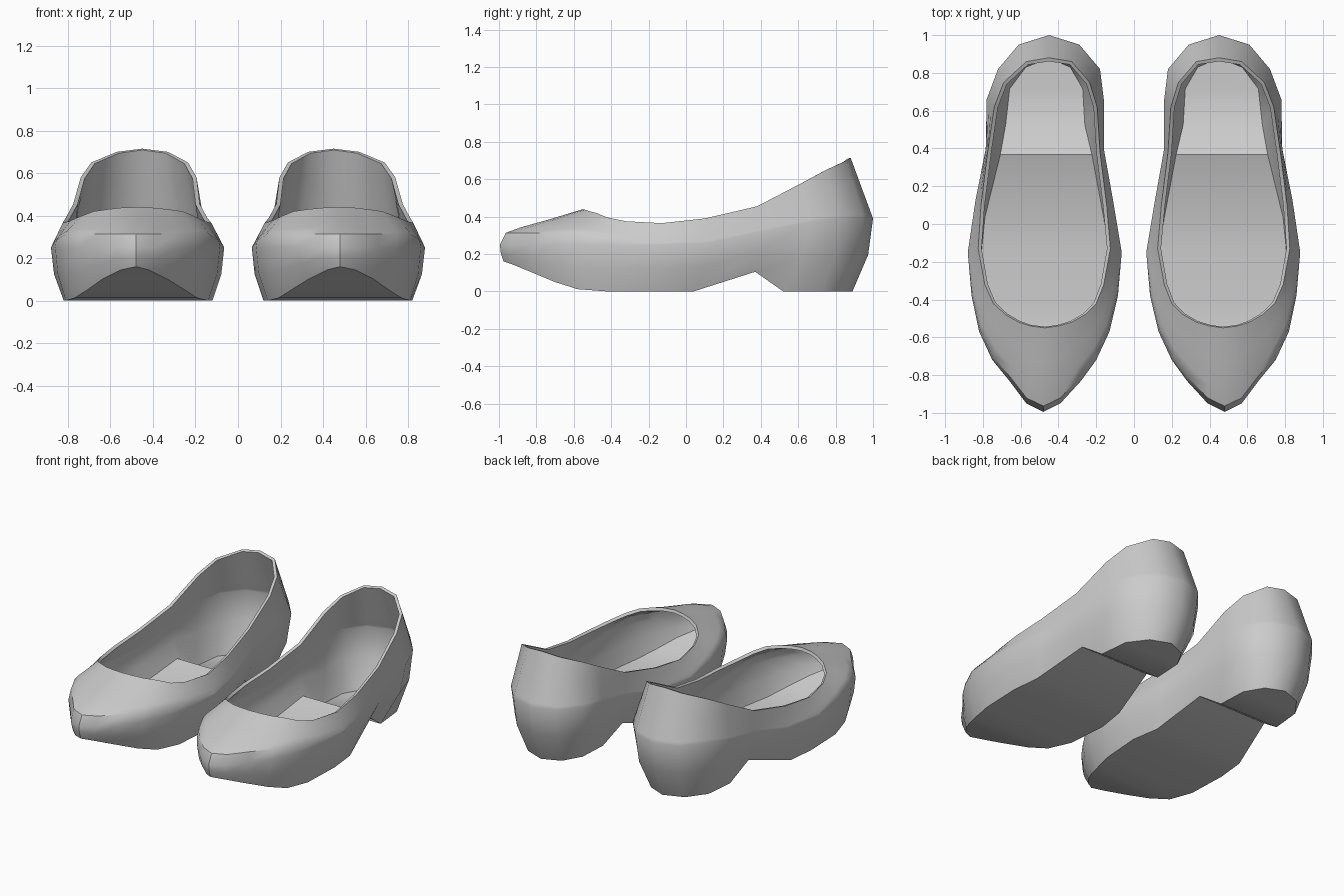
import bpy, bmesh, math

if "Cube" in bpy.data.objects:
    bpy.data.objects.remove(bpy.data.objects["Cube"])

leather = bpy.data.materials.new("grey leather")
leather.diffuse_color = (0.6, 0.6, 0.6, 1)
leather.use_nodes = True
leather.node_tree.nodes["Principled BSDF"].inputs["Base Color"].default_value = leather.diffuse_color

# Outlines from toe to heel: (y, inner x, outer x, z)
SOLE = [(-.975, .48, .48, .16), (-.93, .42, .55, .145), (-.82, .33, .64, .10),
        (-.70, .25, .71, .05), (-.58, .19, .77, .012), (-.42, .14, .81, 0),
        (-.15, .12, .82, 0), (.04, .15, .80, 0), (.37, .21, .72, .105),
        (.52, .25, .69, 0), (.72, .26, .67, 0), (.84, .33, .58, 0), (.89, .45, .45, 0)]
WIDEST = [(-.995, .48, .48, .25), (-.95, .39, .57, .25), (-.83, .28, .66, .25),
          (-.72, .20, .75, .25), (-.57, .13, .82, .25), (-.38, .085, .86, .25),
          (-.15, .065, .88, .25), (.12, .11, .84, .26), (.40, .16, .785, .32),
          (.66, .16, .78, .37), (.82, .18, .72, .39), (.95, .29, .61, .39), (1, .45, .45, .39)]
RIM = [(-.55, .47, .47, .44), (-.54, .40, .55, .437), (-.52, .33, .61, .43),
       (-.48, .26, .68, .42), (-.42, .20, .745, .395), (-.32, .16, .79, .375),
       (-.13, .125, .825, .365), (.10, .145, .81, .39), (.38, .18, .775, .455),
       (.62, .195, .74, .58), (.75, .235, .69, .65), (.86, .33, .57, .70), (.88, .45, .45, .715)]
LAST = len(SOLE) - 1


def blend(a, b, t_plan, t_height, lift=0.0):
    """Outline between two others; lift rounds the toe cap only."""
    out = []
    for k, (p, q) in enumerate(zip(a, b)):
        front = max(0.0, min(1.0, (6 - k) / 2))
        y, xi, xo = (p[n] + (q[n] - p[n]) * t_plan for n in range(3))
        out.append((y, xi, xo, p[3] + (q[3] - p[3]) * t_height + lift * front))
    return out


def loop_points(outline):
    """Closed loop: toe, outer side, heel, inner side."""
    outer = [(xo, y, z) for y, xi, xo, z in outline]
    inner = [(xi, y, z) for y, xi, xo, z in outline[1:-1]]
    return outer + inner[::-1]


def make_shoe(name, side):
    rings = [SOLE, blend(SOLE, WIDEST, .76, .5), WIDEST,
             blend(WIDEST, RIM, .07, .07, .05), blend(WIDEST, RIM, .25, .25, .045),
             blend(WIDEST, RIM, .6, .6, .022), RIM]
    bm = bmesh.new()
    loops = [[bm.verts.new((x * side, y, z)) for x, y, z in loop_points(r)] for r in rings]
    n = len(loops[0])

    def face(vs):
        bm.faces.new(vs if side > 0 else vs[::-1])

    # Upper
    for a, b in zip(loops, loops[1:]):
        for i in range(n):
            j = (i + 1) % n
            face([a[i], a[j], b[j], b[i]])
    # Sole and low heel, in strips across the shoe
    s = loops[0]
    for k in range(LAST):
        strip = [s[-k % n], s[-(k + 1) % n], s[k + 1], s[k]]
        face(list(dict.fromkeys(strip)))
    mesh = bpy.data.meshes.new(name)
    bm.to_mesh(mesh)
    bm.free()
    mesh.materials.append(leather)
    obj = bpy.data.objects.new(name, mesh)
    bpy.context.collection.objects.link(obj)
    # Lining thickness
    wall = obj.modifiers.new("lining", 'SOLIDIFY')
    wall.thickness = 0.02
    wall.offset = -1
    bpy.ops.object.select_all(action='DESELECT')
    obj.select_set(True)
    bpy.context.view_layer.objects.active = obj
    bpy.ops.object.modifier_apply(modifier=wall.name)
    bpy.ops.object.shade_smooth_by_angle(angle=math.radians(42))


make_shoe("right_shoe", 1)
make_shoe("left_shoe", -1)
